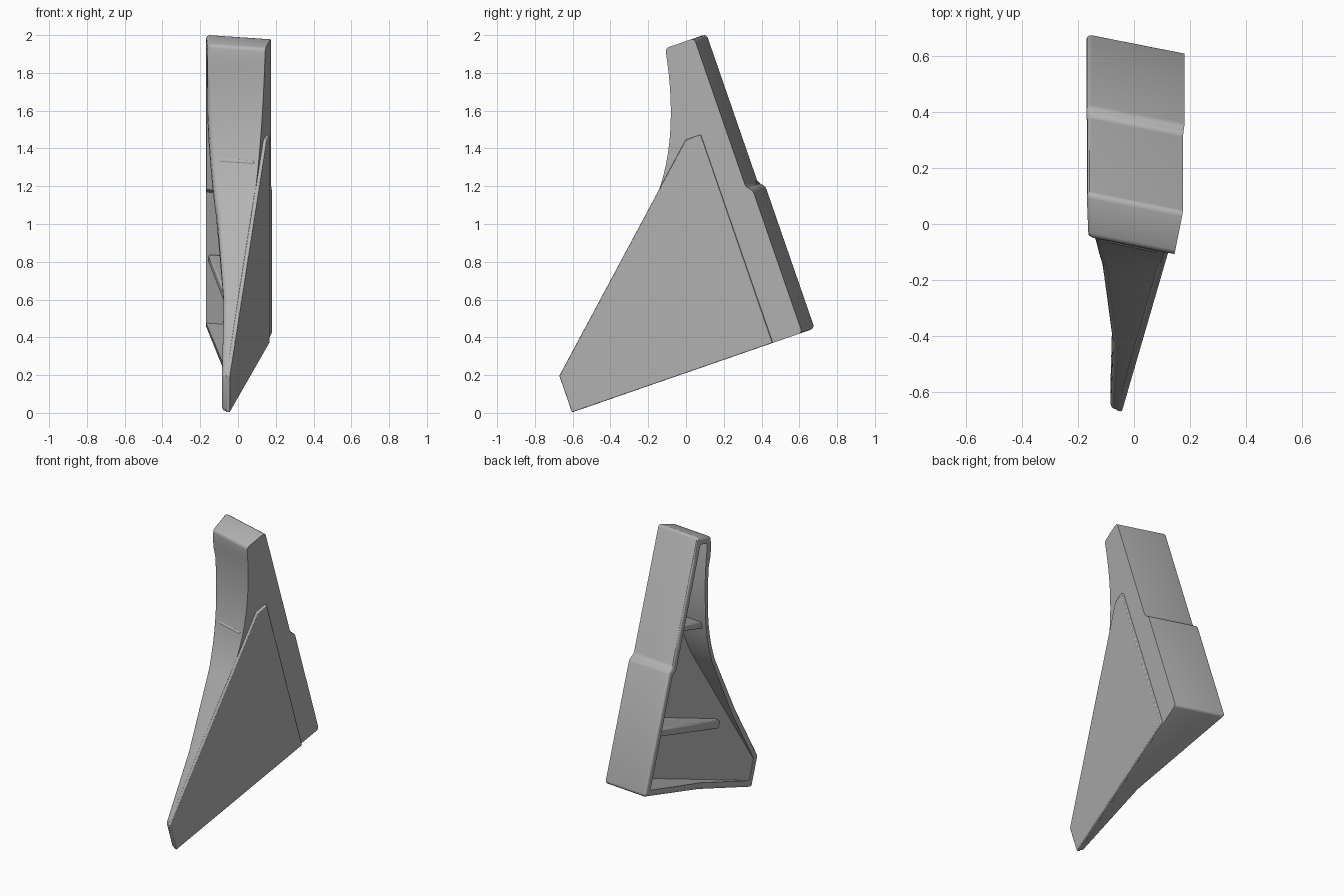
import bpy, bmesh
from mathutils import Vector
from mathutils.geometry import interpolate_bezier

cube = bpy.data.objects.get("Cube")
if cube:
    bpy.data.objects.remove(cube, do_unlink=True)

grey = bpy.data.materials.new("plain grey")
grey.use_nodes = True
colour = (0.45, 0.45, 0.45, 1)
grey.diffuse_color = colour
grey.node_tree.nodes["Principled BSDF"].inputs["Base Color"].default_value = colour

# Tilted frame: s runs to the back, t runs up along the back plate
COS, SIN, SKEW = 0.945, 0.327, 0.21
THICK, FLOOR, PLATE = 0.045, 0.03, 0.017
LEFT = [(-0.567, -0.085), (0, -0.07), (0.2, -0.12), (0.45, -0.16), (0.75, -0.172)]


def wall(s):
    """Outer face of the slanted side wall."""
    return 0.15 + 0.187 * (s - 0.556)


def open_edge(s):
    """Edge of the shell on its open side."""
    s = min(max(s, LEFT[0][0]), LEFT[-1][0])
    for (a, xa), (b, xb) in zip(LEFT, LEFT[1:]):
        if s <= b:
            return xa + (xb - xa) * (s - a) / (b - a)


def place(s, t, x):
    s -= SKEW * (x - wall(s))
    return Vector((x, COS * s - SIN * t, SIN * s + COS * t))


def inset(loop, d):
    """Mitred inward offset of a counter-clockwise loop."""
    out = []
    for i, p in enumerate(loop):
        a = (p - loop[i - 1]).normalized()
        b = (loop[(i + 1) % len(loop)] - p).normalized()
        na, nb = Vector((-a.y, a.x)), Vector((-b.y, b.x))
        out.append(p + (na + nb) * d / (1 + na.dot(nb)))
    return out


def finish(name, bm, bevel=0):
    bmesh.ops.recalc_face_normals(bm, faces=bm.faces)
    mesh = bpy.data.meshes.new(name)
    bm.to_mesh(mesh)
    bm.free()
    ob = bpy.data.objects.new(name, mesh)
    bpy.context.collection.objects.link(ob)
    mesh.materials.append(grey)
    if bevel:
        mod = ob.modifiers.new("Rounded edges", "BEVEL")
        mod.width, mod.segments, mod.limit_method = bevel, 2, "ANGLE"
    bpy.ops.object.select_all(action="DESELECT")
    ob.select_set(True)
    bpy.context.view_layer.objects.active = ob
    bpy.ops.object.shade_smooth_by_angle(angle=0.6)
    return ob


def bridge(bm, a, b):
    for i in range(len(a)):
        j = (i + 1) % len(a)
        bm.faces.new((a[i], a[j], b[j], b[i]))


def slab(name, outline, near, far, bevel):
    """Prism over an (s, t) outline between two x functions."""
    bm = bmesh.new()
    rings = [[bm.verts.new(place(s, t, f(s))) for s, t in outline] for f in (near, far)]
    bridge(bm, *rings)
    for r in rings:
        bm.faces.new(r)
    return finish(name, bm, bevel)


# Shell: curved front rim, stepped back plate, top and bottom flanges
curve = interpolate_bezier(Vector((0.527, 1.86)), Vector((0.48, 1.58)),
                           Vector((0.376, 1.259)), Vector((0.154, 1.058)), 14)
outline = [Vector(p) for p in ((-0.567, 0.2), (0, 0.2), (0.72, 0.2), (0.72, 1.0),
                               (0.69, 1.025), (0.69, 1.86))]
outline += [Vector(p[:2]) for p in curve]
outline += [Vector((-0.229, 0.71)), Vector((-0.567, 0.405))]
inner = inset(outline, THICK)

bm = bmesh.new()
outer_wall = [bm.verts.new(place(s, t, wall(s))) for s, t in outline]
outer_rim = [bm.verts.new(place(s, t, open_edge(s))) for s, t in outline]
inner_rim = [bm.verts.new(place(s, t, open_edge(s))) for s, t in inner]
inner_floor = [bm.verts.new(place(s, t, max(wall(s) - FLOOR, open_edge(s) + 0.004)))
               for s, t in inner]
rings = [outer_wall, outer_rim, inner_rim, inner_floor]
for a, b in zip(rings, rings[1:]):
    bridge(bm, a, b)
bm.faces.new(outer_wall)
bm.faces.new(inner_floor)

# Round the corners and the outside of the open edge; the wall edge stays crisp
corners = [0, 2, 3, 4, 5, 6, len(outline) - 1]
n = len(outline)
soft = [bm.edges.get((outer_rim[i], outer_rim[(i + 1) % n])) for i in range(n)]
soft += [bm.edges.get((outer_wall[i], outer_rim[i])) for i in corners]
bmesh.ops.bevel(bm, geom=soft, offset=0.022, segments=3, profile=0.5,
                affect="EDGES", clamp_overlap=True)
finish("bracket_shell", bm)

# Raised panel on the side wall
slab("side_panel", [(-0.567, 0.2), (0.556, 0.2), (0.556, 1.367), (0.474, 1.367), (-0.567, 0.405)],
     lambda s: wall(s) - 0.004, lambda s: wall(s) + PLATE, 0.005)

# Stiffening ribs inside the hollow
for name, front, back, low, high, edge in (
        ("lower_rib", -0.12, 0.67, 0.58, 0.635, -0.065),
        ("upper_rib", 0.33, 0.66, 1.25, 1.295, -0.06)):
    slab(name, [(front, low), (back, low), (back, high), (front, high)],
         lambda s: wall(s) - FLOOR + 0.01, lambda s: edge - 0.137 * s, 0.012)
